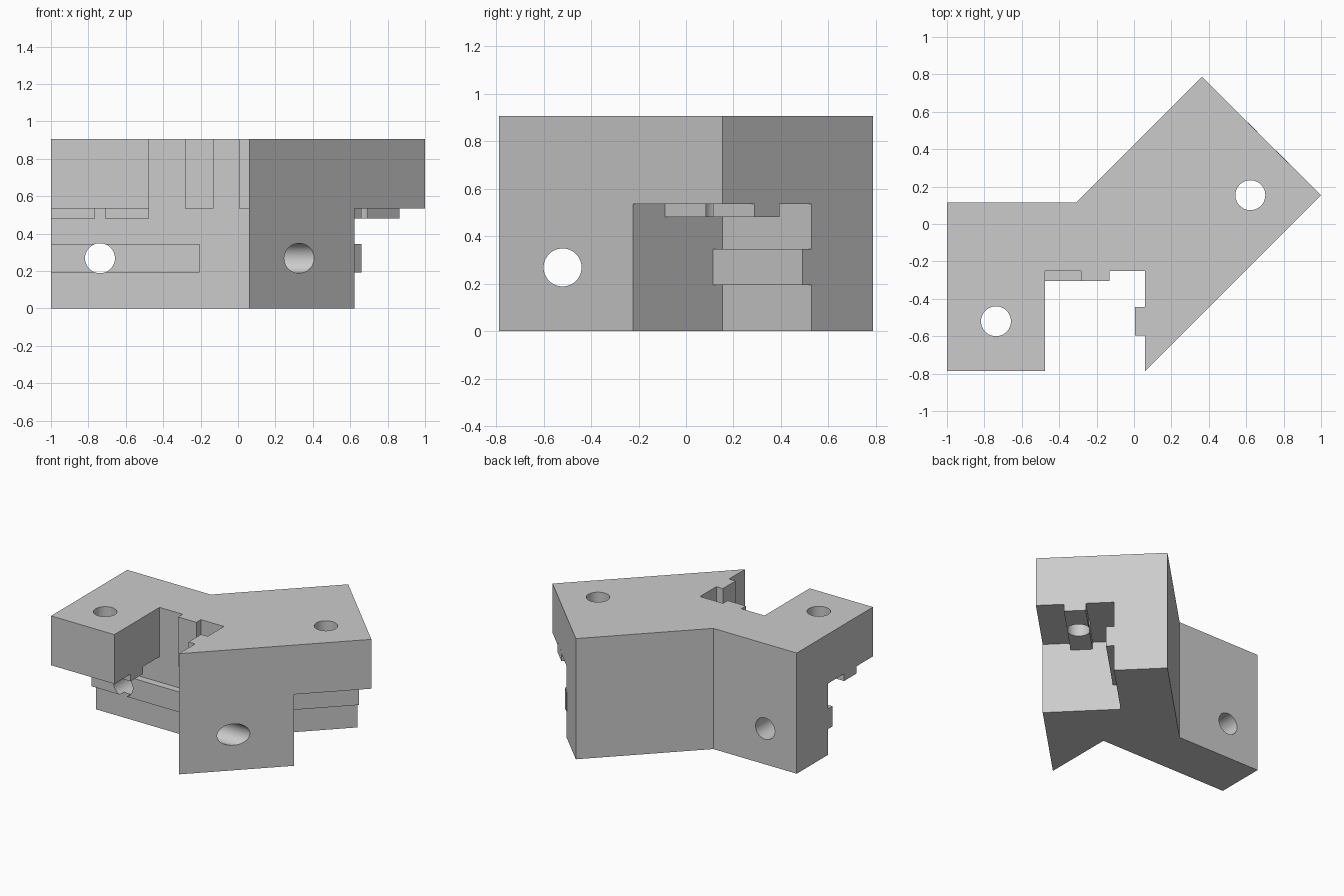
import bpy, bmesh
from math import radians
from mathutils import Matrix

if "Cube" in bpy.data.objects:
    bpy.data.objects.remove(bpy.data.objects["Cube"], do_unlink=True)

grey = bpy.data.materials.new("light grey")
grey.use_nodes = True
colour = (0.6, 0.6, 0.6, 1)
grey.diffuse_color = colour
grey.node_tree.nodes["Principled BSDF"].inputs["Base Color"].default_value = colour

TOP, SPLIT = 0.905, 0.535      # full height and height of the half lap
RAD, KEY = 0.08, 0.054         # hole radius and key thickness
END = 0.815                    # end of the slanted arm along its own axis
SLANT = radians(45)


def finish(name, bm):
    bmesh.ops.recalc_face_normals(bm, faces=bm.faces)
    mesh = bpy.data.meshes.new(name)
    bm.to_mesh(mesh)
    bm.free()
    mesh.materials.append(grey)
    obj = bpy.data.objects.new(name, mesh)
    bpy.context.collection.objects.link(obj)
    return obj


def box(name, x, y, z, angle=0):
    """Box from its bounds, turned about the vertical axis."""
    bm = bmesh.new()
    bmesh.ops.create_cube(bm, size=1)
    for v in bm.verts:
        v.co = [b[0] if c < 0 else b[1] for c, b in zip(v.co, (x, y, z))]
    bm.transform(Matrix.Rotation(angle, 4, "Z"))
    return finish(name, bm)


def rod(name, centre, axis, length):
    bm = bmesh.new()
    bmesh.ops.create_cone(bm, cap_ends=True, segments=48,
                          radius1=RAD, radius2=RAD, depth=length)
    if axis != "Z":
        turn = "Y" if axis == "X" else "X"
        bm.transform(Matrix.Rotation(radians(90), 4, turn))
    bm.transform(Matrix.Translation(centre))
    return finish(name, bm)


def combine(body, part, operation):
    mod = body.modifiers.new(part.name, "BOOLEAN")
    mod.operation, mod.object, mod.solver = operation, part, "EXACT"
    bpy.context.view_layer.objects.active = body
    bpy.ops.object.modifier_apply(modifier=mod.name)
    bpy.data.objects.remove(part, do_unlink=True)


# Bent bar with the open slot in its front
outline = [(-1, -0.787), (-0.475, -0.787), (-0.475, -0.252), (0.06, -0.252),
           (0.06, -0.787), (1, 0.153), (0.363, 0.787), (-0.308, 0.116), (-1, 0.116)]
bm = bmesh.new()
base = bm.faces.new([bm.verts.new((x, y, 0)) for x, y in outline])
side = bmesh.ops.extrude_face_region(bm, geom=[base])["geom"]
bmesh.ops.translate(bm, vec=(0, 0, TOP),
                    verts=[g for g in side if isinstance(g, bmesh.types.BMVert)])
body = finish("joint_body", bm)

# Half laps under both arm ends
below = (-0.5, SPLIT)
combine(body, box("straight_lap", (-2, -0.3), (-2, -0.252), below), "DIFFERENCE")
combine(body, box("slanted_lap", (0.282, 2), (-2, -0.066), below, SLANT), "DIFFERENCE")

# Keys along the lap walls, the lap ceilings and the slot
into = 0.02
wall_z, ceiling_z, slot_z = (0.193, 0.345), (SPLIT - KEY, SPLIT + into), (SPLIT, TOP)
keys = [
    box("straight_wall_key", (-1, -0.207), (-0.252 - KEY, -0.252 + into), wall_z),
    box("slanted_wall_key", (0.282 - into, END), (-0.066 - KEY, -0.066 + into), wall_z, SLANT),
    box("straight_ceiling_key", (-1, -0.475), (-0.595, -0.445), ceiling_z),
    box("slanted_ceiling_key", (0.282 - into, END), (-0.408, -0.258), ceiling_z, SLANT),
    box("slot_back_key", (-0.283, -0.131), (-0.252 - KEY, -0.252 + into), slot_z),
    box("slot_side_key", (0.06 - KEY, 0.06 + into), (-0.595, -0.445), slot_z),
]
for key in keys:
    combine(body, key, "UNION")

# Round holes through the end blocks, the back wall and the prong
holes = [
    rod("straight_top_hole", (-0.738, -0.52, 0.7), "Z", 1),
    rod("slanted_top_hole", (0.622, 0.154, 0.7), "Z", 1),
    rod("back_wall_hole", (-0.738, 0, 0.268), "Y", 1),
    rod("prong_hole", (0.3, -0.52, 0.268), "X", 0.7),
]
for hole in holes:
    combine(body, hole, "DIFFERENCE")

bpy.ops.object.select_all(action="DESELECT")
body.select_set(True)
bpy.context.view_layer.objects.active = body
bpy.ops.object.shade_smooth_by_angle(angle=radians(30))
